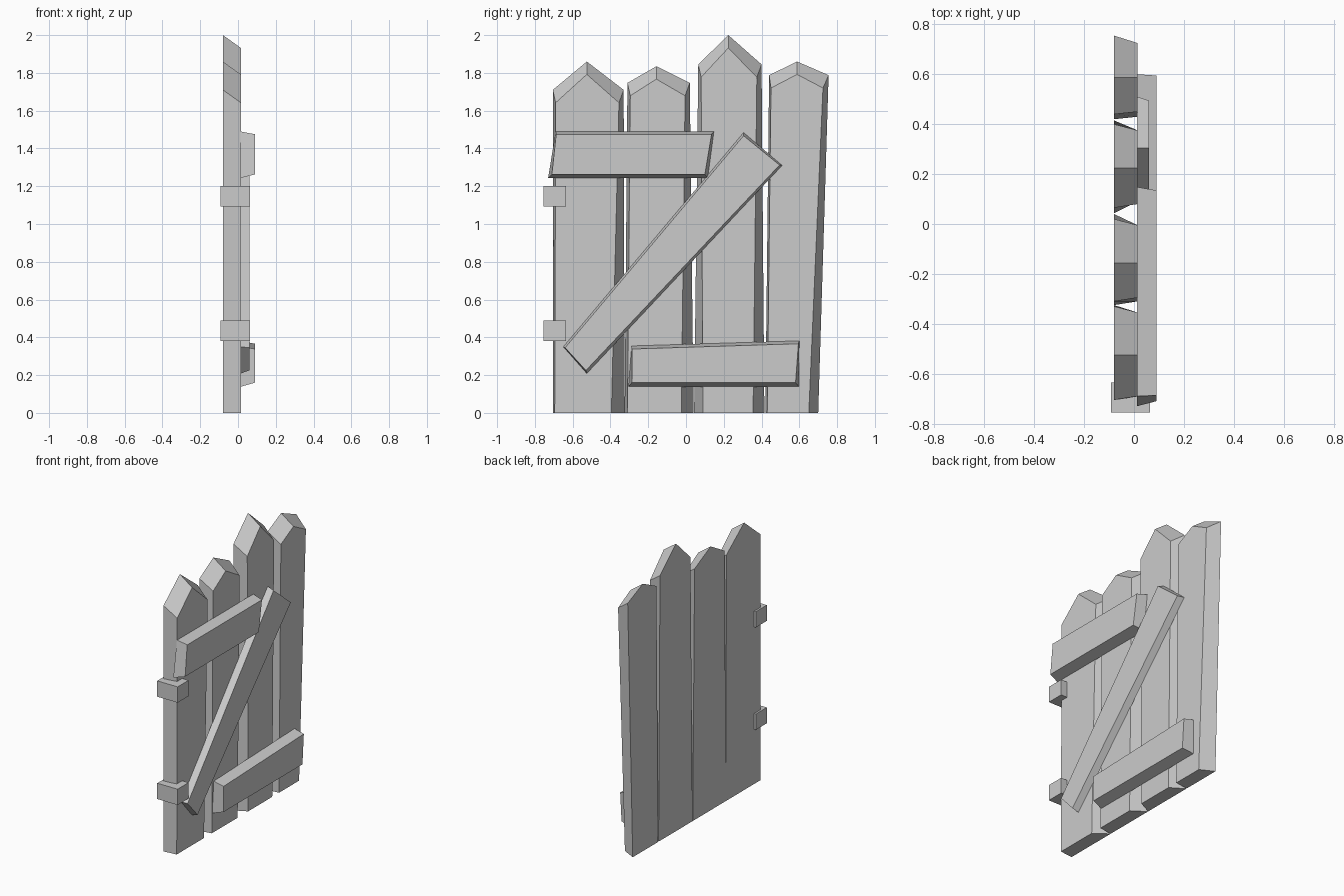
import bpy


def prism(name, back, front, xb, xf):
    """Loft a solid between two (y, z) outlines lying at x = xb and x = xf."""
    n = len(back)
    verts = [(xb, y, z) for y, z in back] + [(xf, y, z) for y, z in front]
    faces = [tuple(range(n))[::-1], tuple(range(n, 2 * n))]
    faces += [(i, (i + 1) % n, n + (i + 1) % n, n + i) for i in range(n)]
    mesh = bpy.data.meshes.new(name)
    mesh.from_pydata(verts, [], faces)
    mesh.update()
    obj = bpy.data.objects.new(name, mesh)
    bpy.context.collection.objects.link(obj)
    return obj


def picket(name, bottom, shoulders, peak):
    """Pointed plank; the front outline is narrower and its top slopes down.
    bottom / shoulders: y of (back left, front left, front right, back right)."""
    slope = 0.068
    (bl, fl, fr, br), (sbl, sfl, sfr, sbr) = bottom, shoulders
    py, pz, sz = peak
    back = [(bl, 0), (br, 0), (sbr, sz), (py, pz), (sbl, sz)]
    front = [(fl, 0), (fr, 0), (sfr, sz - slope), (py, pz - slope), (sfl, sz - slope)]
    prism(name, back, front, -0.08, 0.015)


# Upright pickets
picket("picket_1", (-0.705, -0.695, -0.395, -0.325), (-0.705, -0.69, -0.355, -0.33), (-0.525, 1.86, 1.71))
picket("picket_2", (-0.325, -0.31, -0.025, 0.04), (-0.31, -0.295, -0.005, 0.02), (-0.157, 1.835, 1.747))
picket("picket_3", (0.043, 0.09, 0.355, 0.415), (0.065, 0.08, 0.375, 0.40), (0.224, 2.0, 1.845))
picket("picket_4", (0.42, 0.43, 0.65, 0.70), (0.44, 0.45, 0.725, 0.755), (0.588, 1.86, 1.788))

# Cross boards
prism("upper_board",
      [(-0.73, 1.243), (0.115, 1.243), (0.148, 1.49), (-0.69, 1.49)],
      [(-0.71, 1.263), (0.10, 1.263), (0.135, 1.475), (-0.687, 1.475)], 0.013, 0.09)
prism("lower_board",
      [(-0.305, 0.138), (0.598, 0.138), (0.60, 0.382), (-0.288, 0.355)],
      [(-0.287, 0.16), (0.58, 0.16), (0.595, 0.366), (-0.287, 0.338)], 0.013, 0.09)

# Diagonal brace
prism("diagonal_brace",
      [(-0.525, 0.208), (0.51, 1.31), (0.305, 1.485), (-0.65, 0.35)],
      [(-0.53, 0.225), (0.495, 1.312), (0.305, 1.467), (-0.64, 0.345)], 0.013, 0.06)

# Hinge blocks
for i, z in enumerate((0.435, 1.147)):
    block = [(-0.755, z - 0.055), (-0.635, z - 0.055), (-0.635, z + 0.055), (-0.755, z + 0.055)]
    prism(f"hinge_{i + 1}", block, block, -0.093, 0.064)
